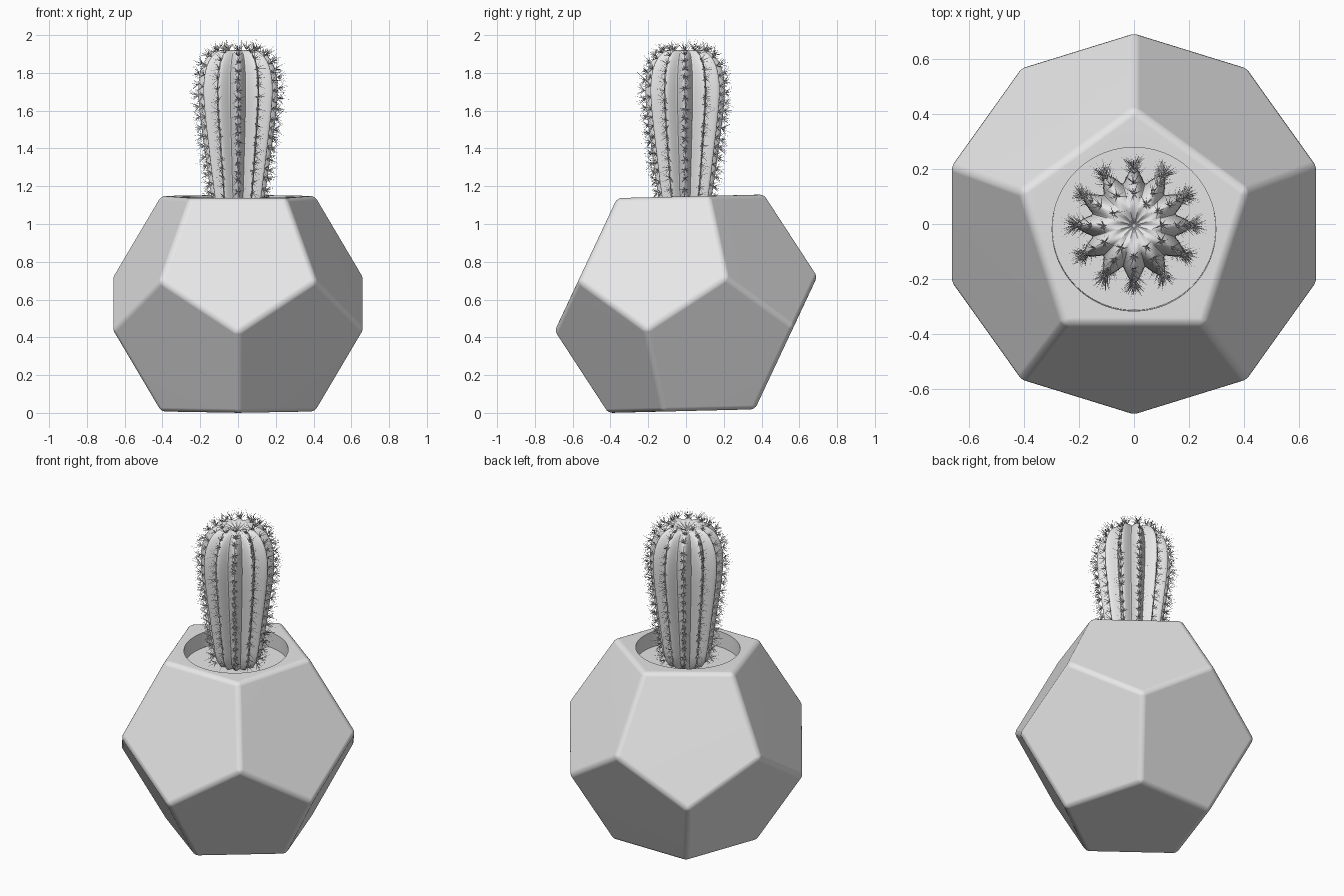
import bpy, bmesh, math, random
from mathutils import Vector, Matrix

random.seed(4)
if "Cube" in bpy.data.objects:
    bpy.data.objects.remove(bpy.data.objects["Cube"])

grey = bpy.data.materials.new("plain grey")
grey.use_nodes = True
grey.diffuse_color = (0.8, 0.8, 0.8, 1)
grey.node_tree.nodes["Principled BSDF"].inputs["Base Color"].default_value = (0.8, 0.8, 0.8, 1)


def add_object(name, bm, matrix=None):
    bmesh.ops.recalc_face_normals(bm, faces=bm.faces)
    mesh = bpy.data.meshes.new(name)
    bm.to_mesh(mesh)
    bm.free()
    mesh.materials.append(grey)
    obj = bpy.data.objects.new(name, mesh)
    bpy.context.collection.objects.link(obj)
    if matrix:
        obj.matrix_world = matrix
    return obj


def smooth(obj, degrees):
    bpy.ops.object.select_all(action='DESELECT')
    obj.select_set(True)
    bpy.context.view_layer.objects.active = obj
    bpy.ops.object.shade_smooth_by_angle(angle=math.radians(degrees))


def cylinder(name, radius, bottom, top, matrix):
    bm = bmesh.new()
    bmesh.ops.create_cone(bm, cap_ends=True, segments=96, radius1=radius, radius2=radius,
                          depth=top - bottom,
                          matrix=Matrix.Translation((0, -0.005, (top + bottom) / 2)))
    return add_object(name, bm, matrix)


# Pot: a dodecahedron with softened edges, leaning slightly forward
EDGE = 0.51
PHI = (1 + math.sqrt(5)) / 2
corner = 0.8507 * EDGE
half = 1.1135 * EDGE
lean = Matrix.Translation((0, 0, 0.578)) @ Matrix.Rotation(math.radians(1.4), 4, 'X')

bm = bmesh.new()
for i in range(5):
    a = math.radians(90 + 72 * i)
    for radius, z in ((corner, half), (corner * PHI, half / PHI ** 3)):
        p = Vector((radius * math.cos(a), radius * math.sin(a), z))
        bm.verts.new(p)
        bm.verts.new(-p)
bmesh.ops.convex_hull(bm, input=bm.verts)
bmesh.ops.dissolve_limit(bm, angle_limit=0.05, verts=bm.verts, edges=bm.edges)
pot = add_object("pot", bm, lean)
bevel = pot.modifiers.new("soft edges", 'BEVEL')
bevel.width = 0.024
bevel.segments = 4

# Round planting hole
cutter = cylinder("hole_cutter", 0.297, half - 0.12, half + 0.2, lean)
cutter.hide_render = True
cut = pot.modifiers.new("hole", 'BOOLEAN')
cut.object = cutter
cut.solver = 'EXACT'
bpy.ops.object.select_all(action='DESELECT')
bpy.context.view_layer.objects.active = pot
pot.select_set(True)
for name in ("soft edges", "hole"):
    bpy.ops.object.modifier_apply(modifier=name)
bpy.data.objects.remove(cutter)
smooth(pot, 35)
pot.modifiers.new("even shading", 'WEIGHTED_NORMAL').keep_sharp = True

# Soil disc inside the hole
soil = cylinder("soil", 0.2965, half - 0.125, half - 0.095, lean)
smooth(soil, 35)

# Cactus body: ribbed profile swept around z, with a dimple on top
RIBS, STEPS = 12, 8
CENTRE = Vector((0, -0.005, 0))
profile = [(0.125, 1.03), (0.145, 1.15), (0.163, 1.27), (0.181, 1.4), (0.198, 1.52),
           (0.211, 1.63), (0.216, 1.71), (0.211, 1.78), (0.195, 1.84), (0.168, 1.885),
           (0.13, 1.915), (0.09, 1.924), (0.05, 1.912), (0.015, 1.893)]

bm = bmesh.new()
rings = []
for r, z in profile:
    ring = []
    for i in range(RIBS * STEPS):
        u = abs((i % STEPS) / STEPS * 2 - 1)
        rib = 1 - 0.3 * (1 - u) ** 1.25 if u > 0.5 else 0.7 + 0.28 * u ** 0.8
        a = math.tau * i / (RIBS * STEPS)
        ring.append(bm.verts.new(CENTRE + Vector((r * rib * math.cos(a), r * rib * math.sin(a), z))))
    rings.append(ring)
count = RIBS * STEPS
for low, high in zip(rings, rings[1:]):
    for i in range(count):
        j = (i + 1) % count
        bm.faces.new((low[i], low[j], high[j], high[i]))
bm.faces.new(rings[0])
tip = bm.verts.new(CENTRE + Vector((0, 0, 1.888)))
for i in range(count):
    bm.faces.new((rings[-1][i], rings[-1][(i + 1) % count], tip))
cactus = add_object("cactus_body", bm)
smooth(cactus, 60)
sub = cactus.modifiers.new("rounding", 'SUBSURF')
sub.levels = sub.render_levels = 1


# Spines: clusters of thin needles spaced along every rib
def needle(bm, base, direction, length, radius):
    side = direction.orthogonal().normalized()
    other = direction.cross(side)
    foot = [bm.verts.new(base + radius * (side * math.cos(t) + other * math.sin(t)))
            for t in (0, math.tau / 3, 2 * math.tau / 3)]
    point = bm.verts.new(base + direction * length)
    for i in range(3):
        bm.faces.new((foot[i], foot[(i + 1) % 3], point))


def along_profile(distance):
    for (r0, z0), (r1, z1) in zip(profile, profile[1:]):
        span = math.hypot(r1 - r0, z1 - z0)
        if distance <= span:
            t = distance / span
            return r0 + (r1 - r0) * t, z0 + (z1 - z0) * t, (z1 - z0) / span, (r0 - r1) / span
        distance -= span
    return None


bm = bmesh.new()
for rib in range(RIBS):
    a = math.tau * rib / RIBS
    outward = Vector((math.cos(a), math.sin(a), 0))
    across = Vector((-math.sin(a), math.cos(a), 0))
    distance = 0.05 + random.uniform(0, 0.04)
    while (spot := along_profile(distance)) and not (spot[1] > 1.9 and spot[0] < 0.08):
        r, z, nr, nz = spot
        normal = outward * nr + Vector((0, 0, nz))
        base = CENTRE + outward * (r - 0.003) + Vector((0, 0, z))
        along = normal.cross(across)
        for k in range(10):
            t = math.tau * (k + random.random()) / 10
            spread = random.uniform(0.3, 1.5)
            direction = normal + spread * (across * math.cos(t) + along * math.sin(t))
            needle(bm, base, direction.normalized(), random.uniform(0.03, 0.068), 0.0019)
        distance += random.uniform(0.042, 0.062)

# One upright needle marks the full height
needle(bm, CENTRE + Vector((0.02, 0.1, 1.9)), Vector((0, 0, 1)), 0.08, 0.0019)
add_object("cactus_spines", bm)
